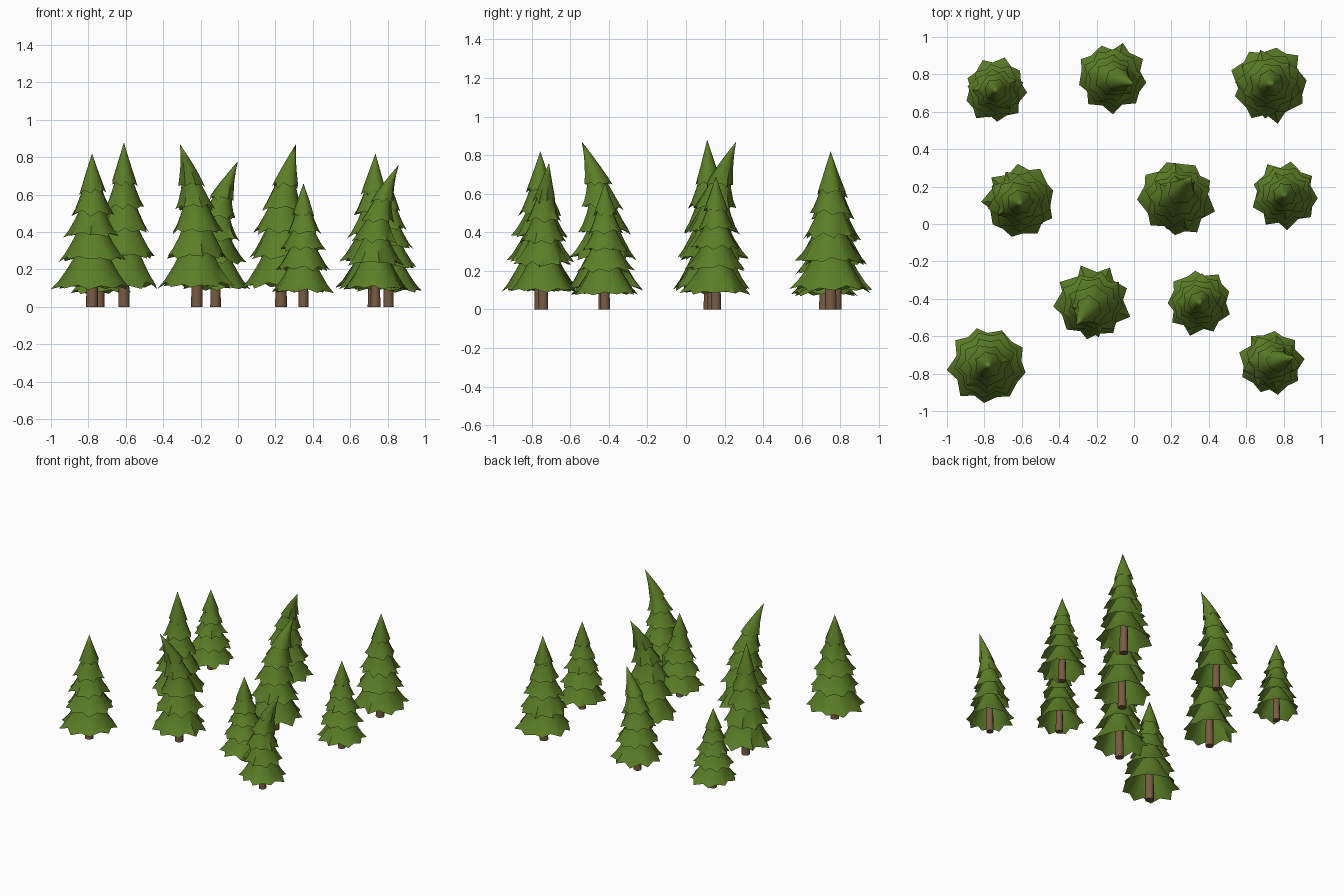
import bpy, bmesh, math, random

if "Cube" in bpy.data.objects:
    bpy.data.objects.remove(bpy.data.objects["Cube"])

random.seed(7)


def material(name, colour):
    m = bpy.data.materials.new(name)
    m.diffuse_color = (*colour, 1)
    m.use_nodes = True
    m.node_tree.nodes["Principled BSDF"].inputs["Base Color"].default_value = m.diffuse_color
    return m


GREEN = material("needle green", (0.105, 0.21, 0.02))
BROWN = material("bark brown", (0.19, 0.105, 0.055))

# x, y, height, hem radius, tip offset x, tip offset y
TREES = [
    (-0.74, 0.715, 0.63, 0.175, 0, 0),
    (-0.12, 0.78, 0.78, 0.19, 0.12, -0.03),
    (0.725, 0.75, 0.82, 0.21, 0.01, 0),
    (-0.61, 0.12, 0.88, 0.20, 0, -0.01),
    (0.23, 0.14, 0.87, 0.21, 0.08, 0.12),
    (0.805, 0.155, 0.69, 0.185, 0, 0),
    (0.735, -0.74, 0.76, 0.175, 0.125, 0.03),
    (-0.22, -0.425, 0.87, 0.205, -0.09, -0.115),
    (-0.78, -0.755, 0.82, 0.215, 0, 0),
    (0.35, -0.42, 0.66, 0.18, 0, 0),
]
# hem height (share of tree height) and hem radius (share of widest)
TIERS = [(0.12, 1.0), (0.30, 0.86), (0.455, 0.70), (0.60, 0.54), (0.735, 0.36)]


def finish(bm, name, mat, angle):
    bmesh.ops.recalc_face_normals(bm, faces=bm.faces)
    me = bpy.data.meshes.new(name)
    bm.to_mesh(me)
    bm.free()
    me.materials.append(mat)
    ob = bpy.data.objects.new(name, me)
    bpy.context.collection.objects.link(ob)
    bpy.ops.object.select_all(action='DESELECT')
    ob.select_set(True)
    bpy.context.view_layer.objects.active = ob
    bpy.ops.object.shade_smooth_by_angle(angle=math.radians(angle))


def bridge(bm, a, b):
    n = len(a)
    for i in range(n):
        bm.faces.new((a[i], a[(i + 1) % n], b[(i + 1) % n], b[i]))


def bend(z, tree):
    # upper part of the tree curls towards the tip offset
    x, y, h, r, dx, dy = tree
    t = max(0, (z / h - 0.45) / 0.55) ** 2
    return x + dx * t, y + dy * t, z


def skirt(bm, tree, k):
    # one flared, pleated tier with a jagged hem
    h, R = tree[2], tree[3]
    hem, share = TIERS[k]
    last = k == len(TIERS) - 1
    z0 = hem * h
    z1 = h if last else (TIERS[k + 1][0] + 0.09) * h
    lobes = 9 if k < 3 else 7
    turn = random.uniform(0, math.tau)
    cols = []
    for i in range(lobes * 2):
        a = turn + (i + random.uniform(-0.25, 0.25)) * math.pi / lobes
        tip = i % 2 == 0
        rad = random.uniform(0.93, 1.04) if tip else random.uniform(0.78, 0.88)
        lift = random.uniform(-0.012, 0.012) + (0 if tip else 0.022)
        cols.append((a, rad, lift * h))
    # fraction up the tier, radius share
    profile = [(0, 1), (0.2, 0.81), (0.5, 0.60), (1, 0.30)]
    if last:
        profile = [(0, 1), (0.2, 0.80), (0.45, 0.54), (0.72, 0.27)]
    rows = []
    for f, pr in profile:
        row = []
        for a, rad, lift in cols:
            pleat = 1 + (rad - 1) * (1 - f) ** 1.2
            rr = R * share * pr * pleat
            cx, cy, z = bend(z0 + (z1 - z0) * f, tree)
            row.append(bm.verts.new((cx + rr * math.cos(a), cy + rr * math.sin(a),
                                     z + lift * (1 - f) ** 2)))
        if rows:
            bridge(bm, rows[-1], row)
        rows.append(row)
    top = bm.verts.new(bend(z1, tree))
    n = len(cols)
    for i in range(n):
        bm.faces.new((rows[-1][i], rows[-1][(i + 1) % n], top))


for number, tree in enumerate(TREES, 1):
    # foliage
    bm = bmesh.new()
    for k in range(len(TIERS)):
        skirt(bm, tree, k)
    finish(bm, f"foliage_{number}", GREEN, 50)
    # trunk
    bm = bmesh.new()
    x, y, h, R = tree[:4]
    rings = []
    for z, rad in ((0, 0.15), (0.25 * h, 0.135), (0.5 * h, 0.09)):
        rings.append([bm.verts.new((x + R * rad * math.cos(i * math.tau / 10),
                                    y + R * rad * math.sin(i * math.tau / 10), z))
                      for i in range(10)])
    bridge(bm, rings[0], rings[1])
    bridge(bm, rings[1], rings[2])
    bm.faces.new(rings[0])
    bm.faces.new(rings[2])
    finish(bm, f"trunk_{number}", BROWN, 40)
